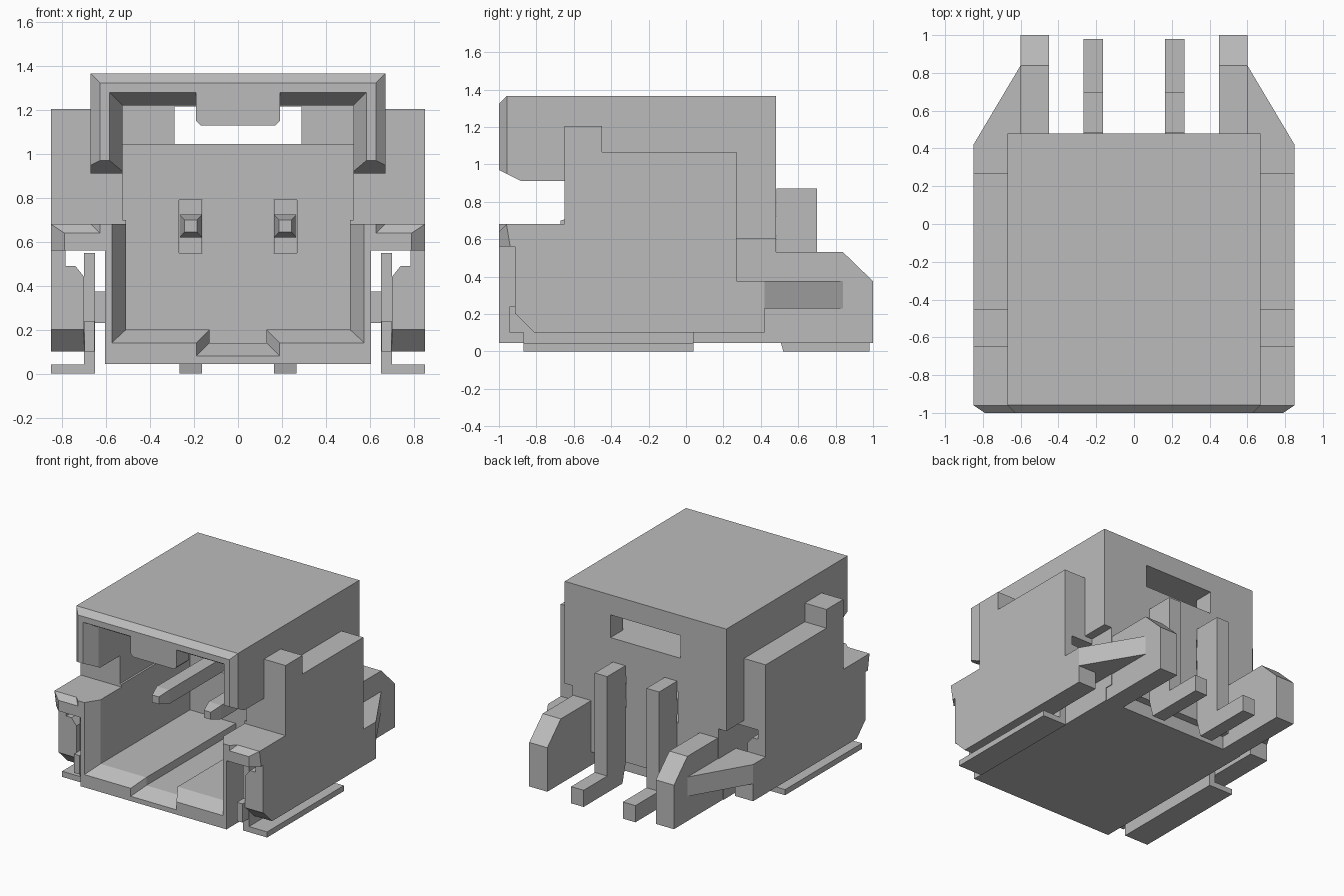
import bpy, bmesh
from mathutils import Vector

cube = bpy.data.objects.get("Cube")
if cube:
    bpy.data.objects.remove(cube, do_unlink=True)

GREY = (0.5, 0.5, 0.5, 1.0)
mat = bpy.data.materials.new("plain grey")
mat.use_nodes = True
mat.diffuse_color = GREY
mat.node_tree.nodes["Principled BSDF"].inputs["Base Color"].default_value = GREY


def finish(name, bm):
    bmesh.ops.recalc_face_normals(bm, faces=bm.faces)
    me = bpy.data.meshes.new(name)
    bm.to_mesh(me)
    bm.free()
    me.materials.append(mat)
    ob = bpy.data.objects.new(name, me)
    bpy.context.scene.collection.objects.link(ob)
    return ob


def prism(name, pts, axis, lo, hi, side=1, bevel=None, width=0.05):
    """Extrude a 2D outline along an axis; side=-1 mirrors it in x."""
    bm = bmesh.new()

    def place(a, b, t):
        co = {"x": (t, a, b), "y": (a, t, b), "z": (a, b, t)}[axis]
        return bm.verts.new((co[0] * side, co[1], co[2]))

    rings = [[place(a, b, t) for a, b in pts] for t in (lo, hi)]
    n = len(pts)
    for ring in rings:
        bm.faces.new(ring)
    for i in range(n):
        j = (i + 1) % n
        bm.faces.new((rings[0][i], rings[0][j], rings[1][j], rings[1][i]))
    bmesh.ops.recalc_face_normals(bm, faces=bm.faces)
    if bevel:
        edges = [e for e in bm.edges if all(bevel(v.co) for v in e.verts)]
        bmesh.ops.bevel(bm, geom=edges, offset=width, segments=1, affect="EDGES")
    return finish(name, bm)


def loft(name, sections):
    """Join rectangles (y, x0, x1, z0, z1) from front to back."""
    bm = bmesh.new()
    rings = []
    for y, x0, x1, z0, z1 in sections:
        rings.append([bm.verts.new(c) for c in
                      ((x0, y, z0), (x1, y, z0), (x1, y, z1), (x0, y, z1))])
    for a, b in zip(rings, rings[1:]):
        for i in range(4):
            j = (i + 1) % 4
            bm.faces.new((a[i], a[j], b[j], b[i]))
    bm.faces.new(rings[0])
    bm.faces.new(rings[-1])
    return finish(name, bm)


def box(name, x0, x1, y0, y1, z0, z1):
    return loft(name, [(y0, x0, x1, z0, z1), (y1, x0, x1, z0, z1)])


def cut(target, cutter):
    mod = target.modifiers.new("cut", "BOOLEAN")
    mod.operation = "DIFFERENCE"
    mod.solver = "EXACT"
    mod.object = cutter
    bpy.context.view_layer.update()
    dg = bpy.context.evaluated_depsgraph_get()
    me = bpy.data.meshes.new_from_object(target.evaluated_get(dg))
    target.modifiers.clear()
    target.data = me
    bpy.data.objects.remove(cutter, do_unlink=True)


FRONT, BACK, INNER, MOUTH = -1.0, 0.48, 0.16, -0.9

# Housing: narrow below, wider above, front corners chamfered
half = [(0.605, 0.045), (0.605, 0.6), (0.67, 0.6), (0.67, 1.365)]
outline = half + [(-x, z) for x, z in reversed(half)]
body = prism("housing", outline, "y", FRONT, BACK,
             bevel=lambda c: abs(c.x) > 0.66 and c.y < -0.99, width=0.042)

# Cavity with flared mouth, floor groove, rear ledge and window
EPS = FRONT - 0.001
cut(body, loft("lower_cavity", [(EPS, -0.575, 0.575, 0.14, 0.8),
                                (MOUTH, -0.51, 0.51, 0.2, 0.8),
                                (INNER, -0.51, 0.51, 0.2, 0.8)]))
cut(body, loft("upper_cavity", [(EPS, -0.585, 0.585, 0.7, 1.28),
                                (MOUTH, -0.525, 0.525, 0.7, 1.22),
                                (INNER, -0.525, 0.525, 0.7, 1.22)]))
cut(body, loft("floor_groove", [(EPS, -0.19, 0.19, 0.08, 0.4),
                                (MOUTH, -0.13, 0.13, 0.14, 0.4),
                                (INNER, -0.13, 0.13, 0.14, 0.4)]))
cut(body, box("ledge_space", -0.525, 0.525, 0, 0.33, 1.045, 1.22))
cut(body, box("rear_window", -0.29, 0.29, 0.2, 0.6, 1.045, 1.215))
cut(body, box("rear_step", -0.7, 0.7, 0.42, 0.6, 0, 0.145))
for s in (-1, 1):
    cut(body, box("pin_slot", s * 0.215 - 0.054, s * 0.215 + 0.054,
                  0, 0.6, 0.55, 0.79))

# Side openings near the front
cut(body, prism("side_opening", [(-1.1, 0.68), (-0.65, 0.68), (-0.65, 0.91),
                                 (-0.88, 0.91), (-1, 0.97), (-1.1, 1.02)],
                "x", -1, 1))

# Keying tab under the front lip
prism("key_tab", [(-0.19, 1.3), (-0.19, 1.15), (-0.17, 1.13),
                  (0.17, 1.13), (0.19, 1.15), (0.19, 1.3)], "y", FRONT, -0.85)

for s, label in ((1, "left"), (-1, "right")):
    # Stepped shoulder over the side slot
    prism(label + "_shoulder",
          [(FRONT, 0.56), (0.27, 0.56), (0.27, 1.065), (-0.45, 1.065),
           (-0.45, 1.205), (-0.65, 1.205), (-0.65, 0.68), (-0.96, 0.68),
           (FRONT, 0.64)], "x", 0.6, 0.85, s,
          bevel=lambda c: abs(c.x) > 0.84 and c.y < -0.99 and c.z < 0.65, width=0.06)

    # Outer skirt with a thicker lower part
    skirt = prism(label + "_skirt",
                  [(0.70, 0.1), (0.85, 0.1), (0.85, 0.6), (0.785, 0.6),
                   (0.785, 0.49), (0.74, 0.49), (0.70, 0.44)],
                  "y", -0.915, 0.27, s)
    cut(skirt, prism("skirt_cutter", [(-1, 0.2), (-0.91, 0.2), (-0.8, 0.09),
                                      (-0.8, 0), (-1, 0)], "x", -1, 1))
    prism(label + "_skirt_end", [(0.70, 0.27), (0.85, 0.27), (0.85, 0.42), (0.70, 0.42)],
          "z", 0.1, 0.375, s)

    # Rear arm and the slanted web joining it to the skirt
    prism(label + "_rear_arm", [(0.42, 0.045), (1, 0.045), (1, 0.375),
                                (0.84, 0.53), (0.42, 0.53)], "x", 0.45, 0.6, s)
    prism(label + "_arm_web", [(0.59, 0.27), (0.85, 0.27), (0.85, 0.42), (0.6, 0.84),
                               (0.59, 0.84)], "z", 0.23, 0.375, s)

    # Solder tab: upright plate in the slot with a flat foot
    prism(label + "_solder_tab", [(0.65, 0), (0.85, 0), (0.85, 0.042), (0.70, 0.042),
                                  (0.70, 0.55), (0.65, 0.55)], "y", -0.87, 0.04, s)
    box(label + "_tab_front", *sorted((s * 0.652, s * 0.698)), -0.945, -0.86, 0.1, 0.24)

    # Contact pin: tapered blade, upright and foot
    c, w = s * 0.215, 0.052
    loft(label + "_pin_blade", [(-0.67, c - 0.028, c + 0.028, 0.645, 0.7),
                                (-0.58, c - w, c + w, 0.62, 0.724),
                                (0.5, c - w, c + w, 0.62, 0.724)])
    prism(label + "_pin_leg", [(0.485, 0.13), (0.52, 0), (0.98, 0), (0.98, 0.125),
                               (0.70, 0.125), (0.70, 0.87), (0.485, 0.87)],
          "x", c - w, c + w)
